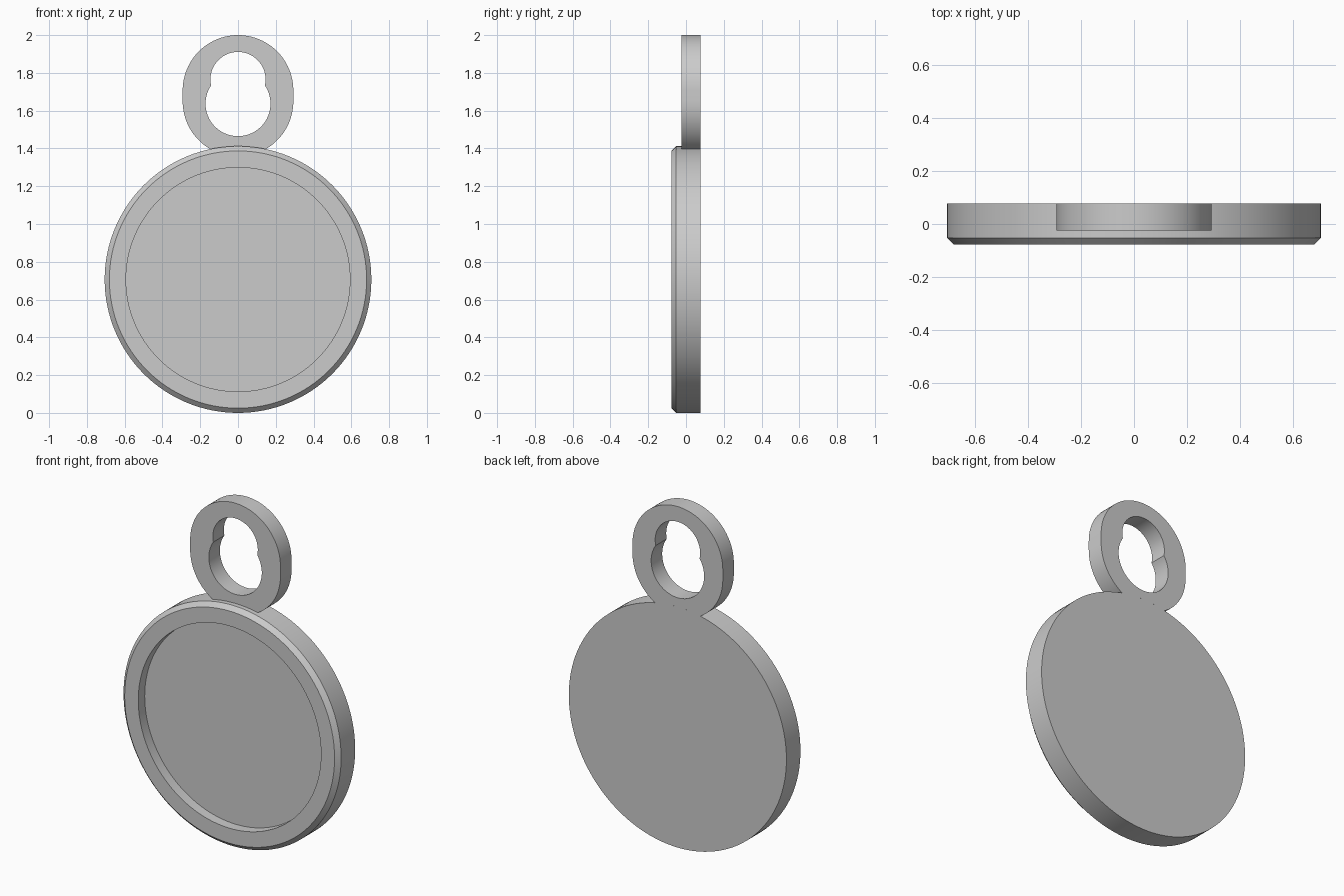
import bpy, bmesh, math
from mathutils import Vector

if "Cube" in bpy.data.objects:
    bpy.data.objects.remove(bpy.data.objects["Cube"])

R, ZC = 0.706, 0.706          # disc radius and centre height
FRONT, BACK = -0.0775, 0.0775


def arc(cz, r, a0, a1, n):
    """Points on an arc centred on x = 0, angles in radians."""
    return [(r * math.cos(a0 + (a1 - a0) * i / n),
             cz + r * math.sin(a0 + (a1 - a0) * i / n)) for i in range(n + 1)]


def crossing(c1, r1, c2, r2):
    """Right-hand crossing of two circles centred on x = 0."""
    d = c2 - c1
    a = (d * d + r1 * r1 - r2 * r2) / (2 * d)
    return math.sqrt(r1 * r1 - a * a), c1 + a


def joined(*arcs):
    """Chain arcs into one closed loop without repeated points."""
    pts = []
    for p in (p for a in arcs for p in a):
        if not pts or math.dist(p, pts[-1]) > 1e-5:
            pts.append(p)
    if math.dist(pts[0], pts[-1]) < 1e-5:
        pts.pop()
    return pts


def select_only(ob):
    bpy.ops.object.select_all(action='DESELECT')
    ob.select_set(True)
    bpy.context.view_layer.objects.active = ob


def shade(ob):
    select_only(ob)
    bpy.ops.object.shade_smooth_by_angle(angle=math.radians(25))


# Disc: lathed profile with chamfered front rim and shallow recess
profile = [(0, BACK), (R, BACK), (R, FRONT + 0.025), (R - 0.025, FRONT),
           (0.593, FRONT), (0.593, FRONT + 0.06), (0, FRONT + 0.06)]
bm = bmesh.new()
verts = [bm.verts.new((r, y, ZC)) for r, y in profile]
edges = [bm.edges.new(pair) for pair in zip(verts, verts[1:])]
bmesh.ops.spin(bm, geom=verts + edges, cent=(0, 0, ZC), axis=(0, 1, 0),
               angle=math.tau, steps=128)
bmesh.ops.remove_doubles(bm, verts=bm.verts, dist=1e-4)
bmesh.ops.recalc_face_normals(bm, faces=bm.faces)
mesh = bpy.data.meshes.new("pendant_disc")
bm.to_mesh(mesh)
bm.free()
disc = bpy.data.objects.new("pendant_disc", mesh)
bpy.context.collection.objects.link(disc)
shade(disc)

# Hanging loop outline: rounded link whose foot follows the disc rim
TOP, LOW, LR = 1.707, 1.65, 0.293
fx, fz = crossing(ZC, R, LOW, LR)
foot = math.atan2(fz - LOW, fx)
rim = math.atan2(fz - ZC, fx)
outline = joined(arc(TOP, LR, 0, math.pi, 48),
                 arc(LOW, LR, math.pi, math.pi - foot, 20),
                 arc(ZC, R, math.pi - rim, rim, 12),
                 arc(LOW, LR, foot, 0, 20))

# Keyhole opening: two overlapping circles
H1, H1R, H2, H2R = 1.637, 0.172, 1.765, 0.146
hx, hz = crossing(H1, H1R, H2, H2R)
up, down = math.atan2(hz - H2, hx), math.atan2(hz - H1, hx)
hole = joined(arc(H2, H2R, up, math.pi - up, 36),
              arc(H1, H1R, math.pi - down, math.tau + down, 48))

# Loop plate: filled curve given thickness, flush with the back of the disc
curve = bpy.data.curves.new("hanging_loop", 'CURVE')
curve.dimensions = '2D'
curve.fill_mode = 'BOTH'
LOOP_FRONT = -0.025
curve.extrude = (BACK - LOOP_FRONT) / 2
for pts in (outline, hole):
    spline = curve.splines.new('POLY')
    spline.points.add(len(pts) - 1)
    for point, (x, z) in zip(spline.points, pts):
        point.co = (x, z, 0, 1)
    spline.use_cyclic_u = True
loop = bpy.data.objects.new("hanging_loop", curve)
bpy.context.collection.objects.link(loop)
loop.rotation_euler.x = math.pi / 2
loop.location.y = (BACK + LOOP_FRONT) / 2
select_only(loop)
bpy.ops.object.convert(target='MESH')
loop = bpy.context.view_layer.objects.active
bm = bmesh.new()
bm.from_mesh(loop.data)
bmesh.ops.remove_doubles(bm, verts=bm.verts, dist=1e-5)
bmesh.ops.recalc_face_normals(bm, faces=bm.faces)
bm.to_mesh(loop.data)
bm.free()
shade(loop)
